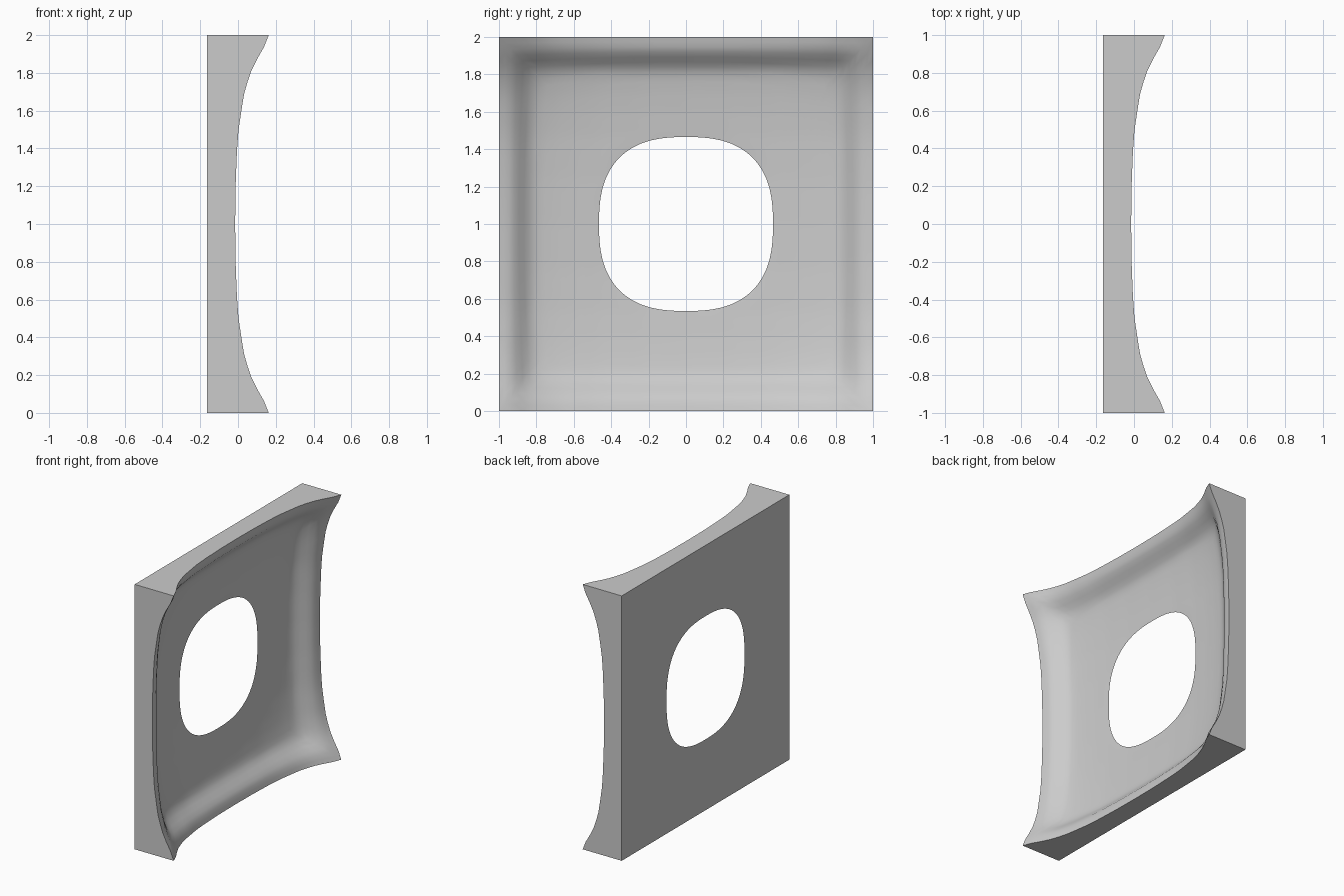
import bpy, bmesh

cube = bpy.data.objects.get("Cube")
if cube:
    bpy.data.objects.remove(cube, do_unlink=True)

BACK = -0.163          # flat rear plane
FLOOR, RIM = -0.173, -0.015   # dish centre depth, rim height at mid side
HOLE, POWER = 0.465, 2.57     # rounded-square opening
SIDE_STEPS = 32

# Rise of the dish from its centre to mid side, and of the rim towards a corner
DISH = [(0, 0), (0.25, 0.002), (0.465, 0.010), (0.6, 0.02), (0.7, 0.031),
        (0.78, 0.043), (0.83, 0.058), (0.92, 0.135), (0.95, 0.148), (1, 0.158)]
EDGE = [(0, 0), (0.2, 0.002), (0.4, 0.010), (0.5, 0.018), (0.68, 0.045),
        (0.78, 0.073), (0.85, 0.102), (0.93, 0.150), (1, 0.178)]


def sample(table, t):
    t = min(abs(t), 1)
    for (a, va), (b, vb) in zip(table, table[1:]):
        if t <= b:
            return va + (vb - va) * (t - a) / (b - a)
    return table[-1][1]


def surface(y, z):
    """Blend the dish profile into the curved rim along all four sides."""
    depth = RIM - FLOOR
    dy, dz = sample(DISH, y), sample(DISH, z)
    py, pz = dy / depth, dz / depth
    corner = EDGE[-1][1] - depth
    lift = py * (sample(EDGE, z) - dz) + pz * (sample(EDGE, y) - dy) - py * pz * corner
    return FLOOR + dy + dz + lift


# Square outline, walked side by side
outline = []
for k in range(4):
    for i in range(SIDE_STEPS):
        y, z = 1, -1 + 2 * i / SIDE_STEPS
        for _ in range(k):
            y, z = -z, y
        outline.append((y, z))

bm = bmesh.new()


def ring(s, flat=False):
    verts = []
    for y, z in outline:
        h = HOLE / (abs(y) ** POWER + abs(z) ** POWER) ** (1 / POWER)
        f = h + (1 - h) * s
        x = BACK if flat or s == 0 else max(BACK, surface(y * f, z * f))
        verts.append(bm.verts.new((x, y * f, z * f + 1)))
    return verts


# Dished front rings, then the outer walls and the flat back to the hole edge
rings = [ring(s / 20) for s in range(21)]
rings += [ring(1, flat=True), rings[0]]
n = len(outline)
for a, b in zip(rings, rings[1:]):
    for i in range(n):
        j = (i + 1) % n
        bm.faces.new((a[i], b[i], b[j], a[j]))
bmesh.ops.recalc_face_normals(bm, faces=bm.faces)

mesh = bpy.data.meshes.new("dished_panel")
bm.to_mesh(mesh)
bm.free()
panel = bpy.data.objects.new("dished_panel", mesh)
bpy.context.collection.objects.link(panel)

# Plain grey finish
grey = bpy.data.materials.new("plain_grey")
grey.use_nodes = True
colour = (0.6, 0.6, 0.6, 1)
grey.diffuse_color = colour
grey.node_tree.nodes["Principled BSDF"].inputs["Base Color"].default_value = colour
mesh.materials.append(grey)

bpy.context.view_layer.objects.active = panel
panel.select_set(True)
bpy.ops.object.shade_smooth_by_angle(angle=0.6)
